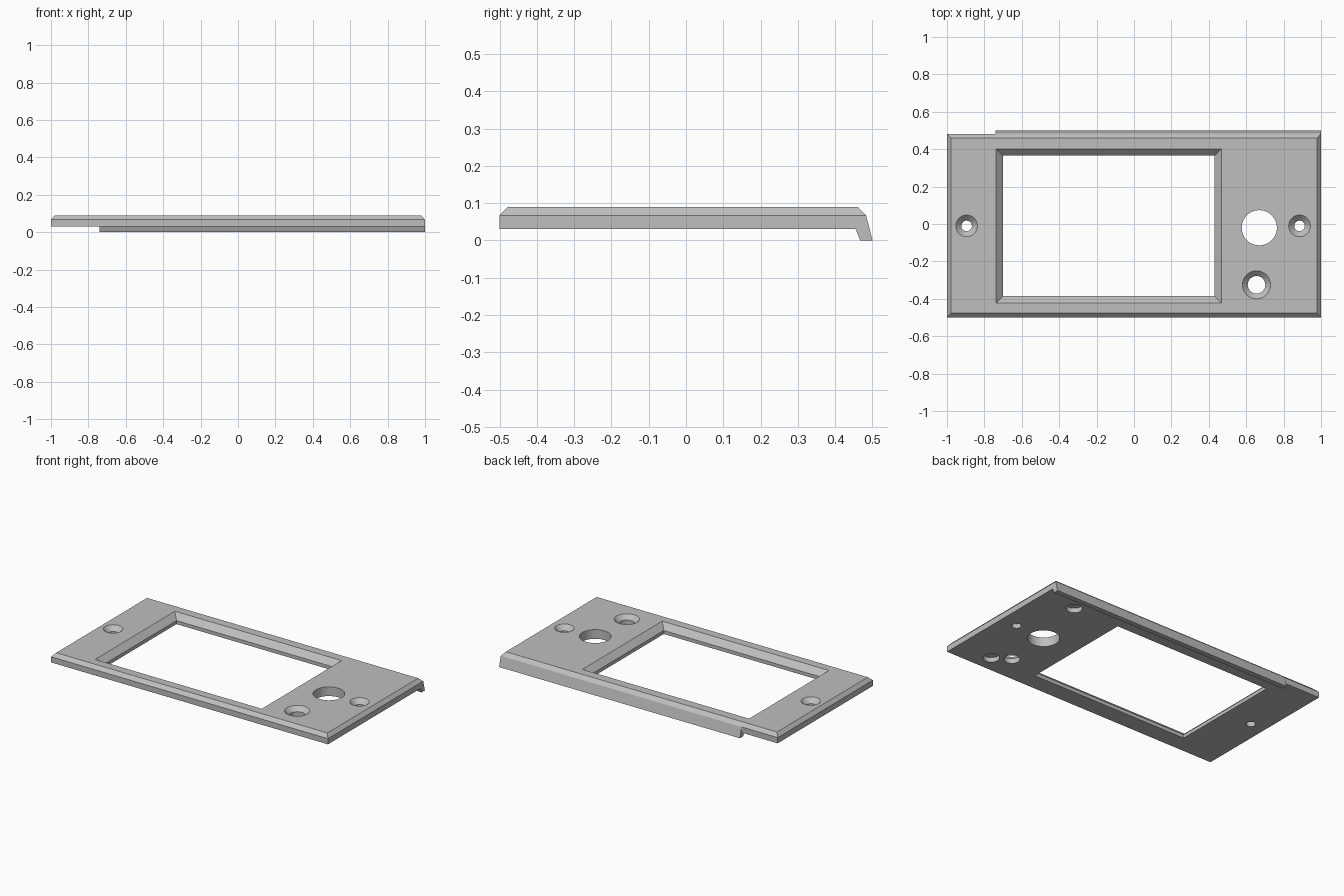
import bpy, bmesh, math
from mathutils import Vector

default = bpy.data.objects.get("Cube")
if default:
    bpy.data.objects.remove(default, do_unlink=True)

grey = bpy.data.materials.new("plain grey")
grey.use_nodes = True
colour = (0.52, 0.52, 0.52, 1)
grey.diffuse_color = colour
grey.node_tree.nodes["Principled BSDF"].inputs["Base Color"].default_value = colour


def loft(bm, rings):
    """Skin a stack of equal-length point rings and cap both ends."""
    loops = [[bm.verts.new(p) for p in ring] for ring in rings]
    for a, b in zip(loops, loops[1:]):
        for i in range(len(a)):
            j = (i + 1) % len(a)
            bm.faces.new((a[i], a[j], b[j], b[i]))
    bm.faces.new(loops[0][::-1])
    bm.faces.new(loops[-1])
    bmesh.ops.recalc_face_normals(bm, faces=bm.faces)


def finish(bm, name):
    mesh = bpy.data.meshes.new(name)
    bm.to_mesh(mesh)
    bm.free()
    mesh.materials.append(grey)
    obj = bpy.data.objects.new(name, mesh)
    bpy.context.scene.collection.objects.link(obj)
    return obj


def solid(name, rings):
    bm = bmesh.new()
    loft(bm, rings)
    return finish(bm, name)


def prism(profile, x0, x1):
    return [[(x, y, z) for y, z in profile] for x in (x0, x1)]


def circle(x, y, r, z, n=48):
    return [(x + r * math.cos(2 * math.pi * i / n),
             y + r * math.sin(2 * math.pi * i / n), z) for i in range(n)]


def rectangle(x0, x1, y0, y1, z, grow=0):
    return [(x0 - grow, y0 - grow, z), (x1 + grow, y0 - grow, z),
            (x1 + grow, y1 + grow, z), (x0 - grow, y1 + grow, z)]


BOTTOM, SHOULDER, TOP = 0.03, 0.067, 0.09

# Faceplate with its sloping rear lip
bm = bmesh.new()
loft(bm, prism([(-0.5, BOTTOM), (-0.5, SHOULDER), (-0.477, TOP), (0.46, TOP),
                (0.483, SHOULDER), (0.5, 0), (0.467, 0), (0.455, BOTTOM)], -1, 1))

# Bevelled ends
for side in (-1, 1):
    cut = bmesh.ops.bisect_plane(
        bm, geom=bm.verts[:] + bm.edges[:] + bm.faces[:],
        plane_co=Vector((side, 0, SHOULDER)), plane_no=Vector((side, 0, 0.9)),
        clear_outer=True)
    edges = [e for e in bm.edges if e.is_boundary]
    bmesh.ops.holes_fill(bm, edges=edges)
bmesh.ops.recalc_face_normals(bm, faces=bm.faces)
plate = finish(bm, "faceplate")

cutters = []

# Gap in the lip at the right-hand end
cutters.append(solid("lip_gap", prism(
    [(0.44, -0.1), (0.44, BOTTOM), (0.4825, BOTTOM), (0.4825, 0.2),
     (0.6, 0.2), (0.6, -0.1)], -1.2, -0.74)))

# Display window, straight below and flared above
window = (-0.7, 0.43, -0.385, 0.365)
cutters.append(solid("window_cut", [
    rectangle(*window, -0.1), rectangle(*window, 0.053),
    rectangle(*window, TOP + 0.02, 0.057)]))

# Countersunk holes
for x, y, outer, inner in ((-0.895, -0.01, 0.058, 0.028),
                           (0.885, -0.01, 0.058, 0.028),
                           (0.655, -0.325, 0.075, 0.047)):
    depth = outer - inner
    cutters.append(solid("countersink_cut", [
        circle(x, y, inner, -0.1), circle(x, y, inner, TOP - depth),
        circle(x, y, outer + 0.02, TOP + 0.02)]))

# Large straight hole
cutters.append(solid("large_hole_cut", [
    circle(0.67, -0.02, 0.094, -0.1), circle(0.67, -0.02, 0.094, 0.2)]))

# Blind sockets in the underside
for y in (-0.39, 0.36):
    cutters.append(solid("socket_cut", [
        circle(0.757, y, 0.048, -0.1), circle(0.757, y, 0.048, 0.06)]))

for cutter in cutters:
    cutter.hide_render = True
    mod = plate.modifiers.new(cutter.name, "BOOLEAN")
    mod.operation = "DIFFERENCE"
    mod.solver = "EXACT"
    mod.object = cutter

# Bake the cuts and drop the cutters
bpy.context.view_layer.update()
graph = bpy.context.evaluated_depsgraph_get()
baked = bpy.data.meshes.new_from_object(plate.evaluated_get(graph))
plate.modifiers.clear()
plate.data = baked
baked.materials.clear()
baked.materials.append(grey)
for polygon in baked.polygons:
    polygon.material_index = 0
for cutter in cutters:
    bpy.data.objects.remove(cutter, do_unlink=True)

# Smooth hole walls, crisp edges
bpy.ops.object.select_all(action="DESELECT")
plate.select_set(True)
bpy.context.view_layer.objects.active = plate
bpy.ops.object.shade_smooth_by_angle(angle=math.radians(20))
